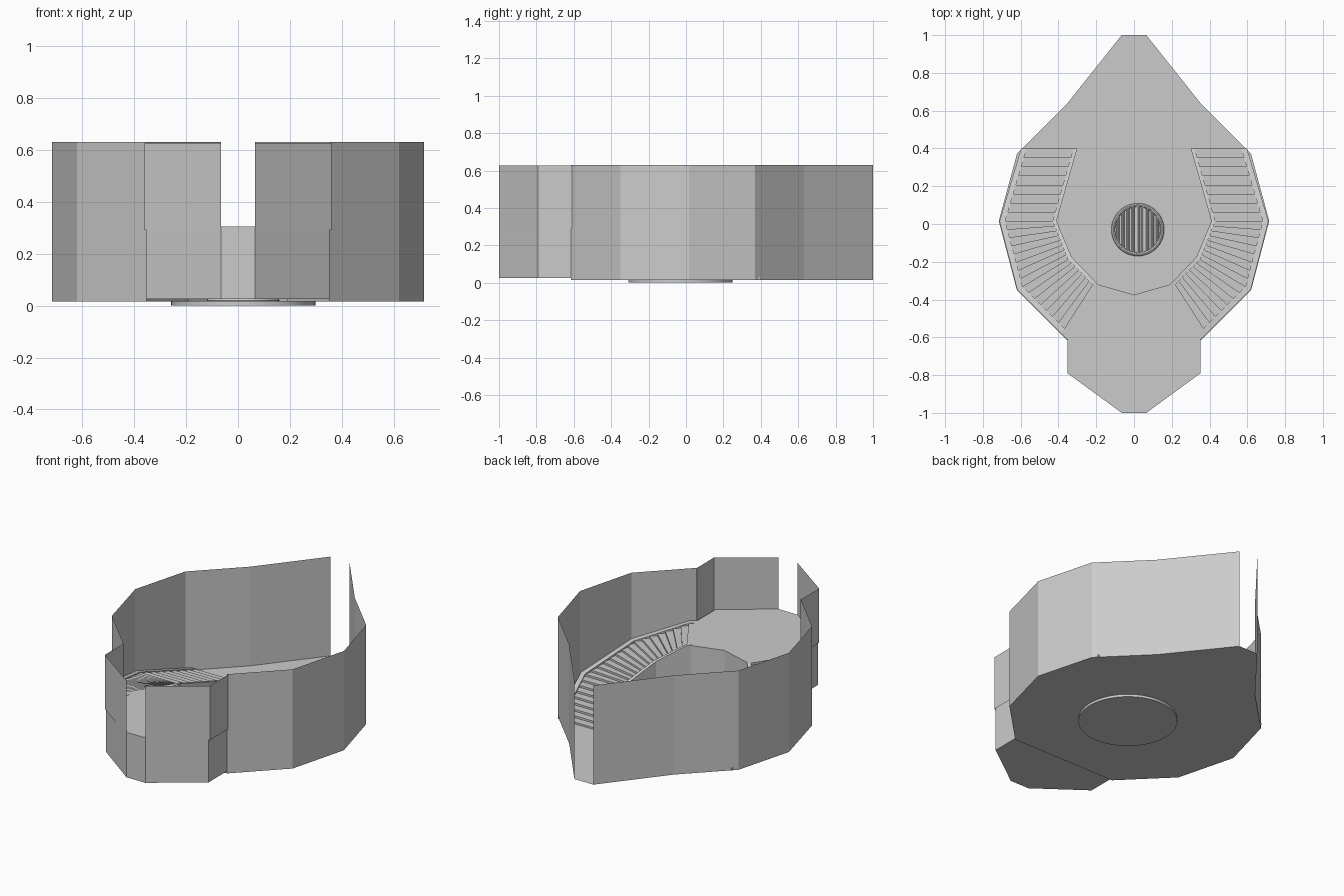
import bpy, math
from mathutils import Vector

if "Cube" in bpy.data.objects:
    bpy.data.objects.remove(bpy.data.objects["Cube"])

Z0, TOP, DECK = 0.015, 0.63, 0.305


def make(name, verts, faces):
    me = bpy.data.meshes.new(name)
    me.from_pydata([tuple(v) for v in verts], [], faces)
    me.update()
    ob = bpy.data.objects.new(name, me)
    bpy.context.collection.objects.link(ob)
    return ob


def wall(name, pts, z0, z1):
    n = len(pts)
    verts = [(x, y, z0) for x, y in pts] + [(x, y, z1) for x, y in pts]
    return make(name, verts, [(i, i + 1, n + i + 1, n + i) for i in range(n - 1)])


def prism(name, pts, z0, z1):
    n = len(pts)
    verts = [(x, y, z0) for x, y in pts] + [(x, y, z1) for x, y in pts]
    faces = [tuple(reversed(range(n))), tuple(range(n, 2 * n))]
    faces += [(i, (i + 1) % n, n + (i + 1) % n, n + i) for i in range(n)]
    return make(name, verts, faces)


def mirrored(right):
    # right half outline (back to front) closed with its mirror image
    return [(-x, y) for x, y in right] + [(x, y) for x, y in reversed(right) if x > 0]


# Thin outer walls, open at the back tip and above the front deck
main = [(0.065, 1.0), (0.36, 0.63), (0.62, 0.37), (0.716, 0.015), (0.62, -0.35), (0.355, -0.615)]
bay = [(0.36, -0.61), (0.36, -0.79), (0.065, -1.0)]
for side, s in (("right", 1), ("left", -1)):
    wall("outer_wall_" + side, [(s * x, y) for x, y in main], Z0, TOP)
    wall("bay_wall_" + side, [(s * x, y) for x, y in bay], 0.29, 0.626)

# Floor sheet
fl = mirrored(main)
make("floor", [(x, y, Z0) for x, y in fl], [tuple(range(len(fl)))])

# Raised front deck
deck = [(0, -0.375), (0.19, -0.32), (0.352, -0.57), (0.352, -0.79), (0.065, -1.0)]
prism("front_deck", mirrored(deck), 0.026, DECK)

# Curving stairs with a stringer along each edge
inner = [(0.30, 0.40), (0.41, 0.015), (0.33, -0.175), (0.19, -0.32)]
outer = [(0.598, 0.40), (0.712, 0.015), (0.618, -0.348), (0.352, -0.612)]
STEPS = 8
TOTAL = STEPS * 3


def point(i, u):
    k = min(i // STEPS, 2)
    t = (i - k * STEPS) / STEPS
    a = Vector(inner[k]).lerp(Vector(inner[k + 1]), t)
    b = Vector(outer[k]).lerp(Vector(outer[k + 1]), t)
    return a.lerp(b, u)


def stairs(name, s):
    verts, faces = [], []

    def block(i, u0, u1, za, zb):
        base = len(verts)
        c = [point(i, u0), point(i, u1), point(i + 1, u1), point(i + 1, u0)]
        verts.extend((s * p.x, p.y, Z0 + 0.001) for p in c)
        verts.extend((s * p.x, p.y, z) for p, z in zip(c, (za, za, zb, zb)))
        quads = [(0, 1, 2, 3), (7, 6, 5, 4), (4, 5, 1, 0),
                 (5, 6, 2, 1), (6, 7, 3, 2), (7, 4, 0, 3)]
        for q in quads:
            q = q if s > 0 else q[::-1]
            faces.append(tuple(base + j for j in q))

    rise = (DECK - Z0) / TOTAL
    for i in range(TOTAL):
        z = Z0 + rise * (i + 1)
        block(i, 0.07, 0.90, z, z)
        for u0, u1 in ((0, 0.07), (0.90, 1)):
            block(i, u0, u1, z + 0.002, min(z + rise, DECK) + 0.002)
    make(name, verts, faces)


stairs("stairs_right", 1)
stairs("stairs_left", -1)

# Round base plate under the floor, just flush with its top
CX, CY = 0.02, -0.03
bpy.ops.mesh.primitive_cylinder_add(vertices=48, radius=0.278, depth=0.017, location=(CX, CY, 0.0085))
bpy.context.object.name = "base_plate"
bpy.ops.object.shade_smooth_by_angle()

# Round grate: ring and parallel bars
bpy.ops.mesh.primitive_torus_add(major_segments=40, minor_segments=8, major_radius=0.13,
                                 minor_radius=0.01, location=(CX, CY, 0.019))
bpy.context.object.name = "grate_ring"
bpy.ops.object.shade_smooth_by_angle()
for i in range(9):
    dx = (i - 4) * 0.026
    length = 2 * math.sqrt(0.125 ** 2 - dx ** 2)
    bpy.ops.mesh.primitive_cylinder_add(vertices=8, radius=0.008, depth=length,
                                        location=(CX + dx, CY, 0.019), rotation=(math.pi / 2, 0, 0))
    bpy.context.object.name = "grate_bar"
